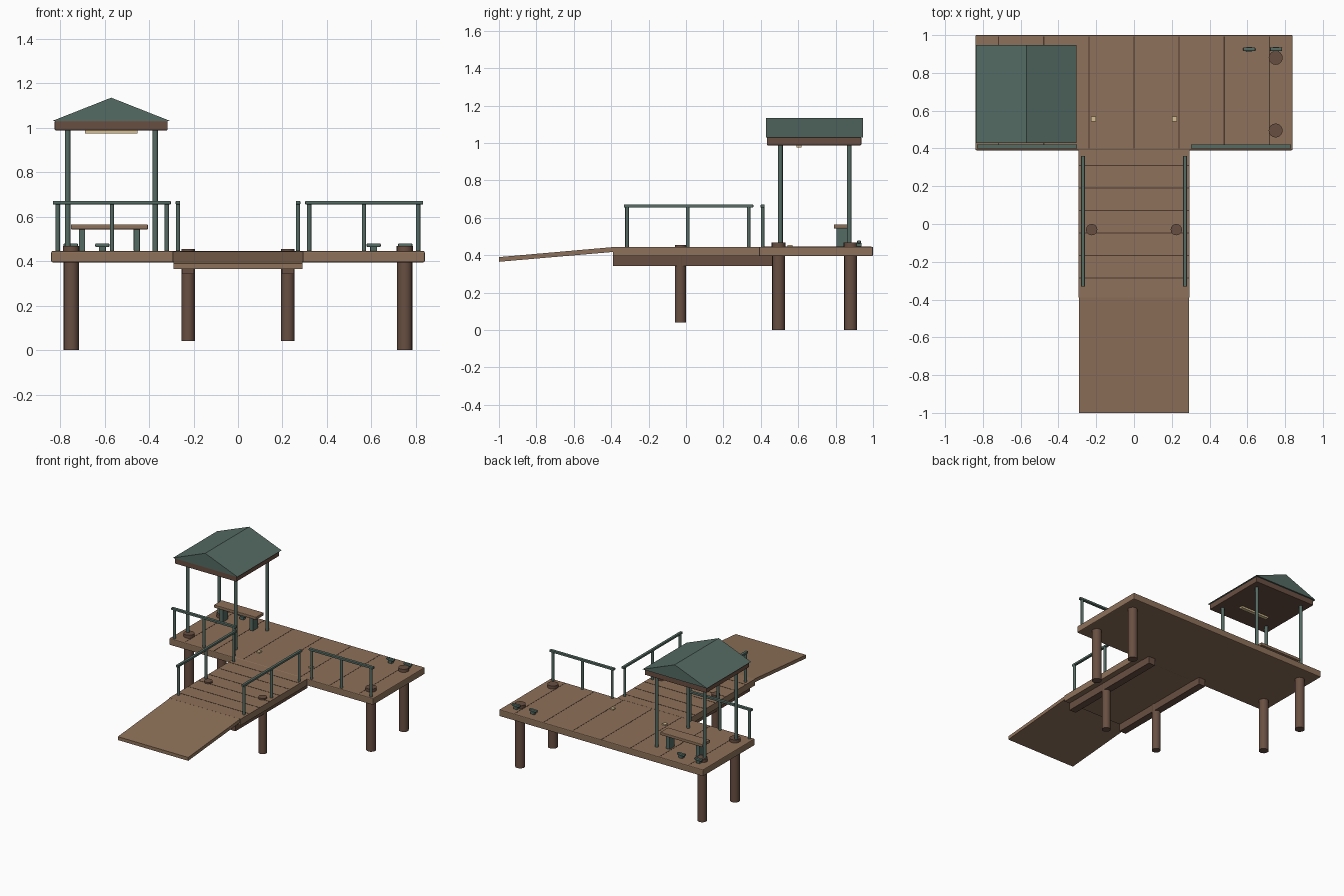
import bpy
import bmesh
import math
from mathutils import Vector

old = bpy.data.objects.get("Cube")
if old:
    bpy.data.objects.remove(old, do_unlink=True)


def material(name, r, g, b):
    m = bpy.data.materials.new(name)
    m.use_nodes = True
    m.diffuse_color = (r, g, b, 1)
    bsdf = next(n for n in m.node_tree.nodes if n.type == 'BSDF_PRINCIPLED')
    bsdf.inputs["Base Color"].default_value = (r, g, b, 1)
    return m


DECK = material("deck wood", 0.27, 0.165, 0.10)
PILE = material("dark timber", 0.14, 0.078, 0.054)
METAL = material("green metal", 0.09, 0.145, 0.125)
GAP = material("plank gap", 0.07, 0.04, 0.028)
LAMP = material("warm light", 0.68, 0.53, 0.29)


def finish(name, bm, mat, bevel=0):
    bmesh.ops.recalc_face_normals(bm, faces=bm.faces)
    me = bpy.data.meshes.new(name)
    bm.to_mesh(me)
    bm.free()
    me.materials.append(mat)
    ob = bpy.data.objects.new(name, me)
    bpy.context.scene.collection.objects.link(ob)
    if bevel:
        mod = ob.modifiers.new("edge", 'BEVEL')
        mod.width = bevel
        mod.segments = 2
    return ob


def box(name, x, y, z, mat, bevel=0):
    """Box from (low, high) ranges on each axis."""
    bm = bmesh.new()
    bmesh.ops.create_cube(bm, size=1)
    for v in bm.verts:
        v.co = Vector([(r[0] + r[1]) / 2 + c * (r[1] - r[0])
                       for c, r in zip(v.co, (x, y, z))])
    return finish(name, bm, mat, bevel)


def span(centre, width):
    return centre - width / 2, centre + width / 2


def cylinder(name, x, y, z, radius, mat, sides=16):
    bm = bmesh.new()
    bmesh.ops.create_cone(bm, cap_ends=True, segments=sides, radius1=radius,
                          radius2=radius, depth=z[1] - z[0])
    bmesh.ops.translate(bm, verts=bm.verts, vec=(x, y, sum(z) / 2))
    ob = finish(name, bm, mat)
    bpy.ops.object.select_all(action='DESELECT')
    bpy.context.view_layer.objects.active = ob
    ob.select_set(True)
    bpy.ops.object.shade_smooth_by_angle(angle=math.radians(50))
    return ob


def prism(name, profile, axis, low, high, mat):
    """Extrude a profile along x (profile is y, z) or y (profile is x, z)."""
    bm = bmesh.new()

    def place(p, t):
        return (t, p[0], p[1]) if axis == 'x' else (p[0], t, p[1])
    face = bm.faces.new([bm.verts.new(place(p, low)) for p in profile])
    out = bmesh.ops.extrude_face_region(bm, geom=[face])
    for g in out["geom"]:
        if isinstance(g, bmesh.types.BMVert):
            g.co["xyz".index(axis)] = high
    return finish(name, bm, mat)


# Decks and sloping ramp
TOP = 0.445
box("main_deck", (-0.84, 0.84), (0.39, 1.0), (0.395, TOP), DECK, 0.006)
box("walkway_deck", (-0.295, 0.295), (-0.39, 0.392), (0.397, TOP - 0.001), DECK)
prism("ramp", [(-1, 0.365), (-1, 0.39), (-0.385, TOP - 0.001), (-0.385, 0.418)],
      'x', -0.29, 0.29, DECK)

# Plank gaps as thin plates
for i in range(-3, 4):
    box("main_plank_gap", span(i * 0.239, 0.006), (0.40, 0.992),
        (TOP - 0.002, TOP + 0.0008), GAP)
for i in range(6):
    box("walkway_plank_gap", (-0.29, 0.29), span(0.31 - i * 0.119, 0.006),
        (TOP - 0.003, TOP), GAP)

for s, side in ((-1, "right"), (1, "left")):
    # Piles, caps and beams
    for y in (0.495, 0.88):
        cylinder(side + "_main_pile", s * 0.75, y, (0, 0.45), 0.034, PILE)
        cylinder(side + "_pile_cap", s * 0.75, y, (TOP, 0.468), 0.037, PILE)
    cylinder(side + "_walkway_pile", s * 0.224, -0.03, (0.04, 0.455), 0.03, PILE)
    box(side + "_beam", span(s * 0.225, 0.055), (-0.39, 0.46), (0.342, 0.398), PILE)

    # Front railing of the main deck
    for x in (0.32, 0.567, 0.81):
        cylinder(side + "_front_rail_post", s * x, 0.41, (TOP, 0.66), 0.01, METAL, 10)
    box(side + "_front_rail", span(s * 0.567, 0.53), span(0.41, 0.022),
        (0.655, 0.671), METAL, 0.003)

    # Railing along the walkway
    for y in (-0.315, 0.01, 0.335):
        cylinder(side + "_walkway_rail_post", s * 0.27, y, (TOP, 0.66), 0.01, METAL, 10)
    box(side + "_walkway_rail", span(s * 0.27, 0.02), (-0.332, 0.36),
        (0.655, 0.671), METAL, 0.003)

    # Mooring cleats and small deck lights
    for x in (0.61, 0.752):
        box(side + "_cleat_base", span(s * x, 0.032), span(0.925, 0.026),
            (TOP, 0.466), METAL, 0.003)
        box(side + "_cleat_bar", span(s * x, 0.064), span(0.925, 0.02),
            (0.463, 0.48), METAL, 0.005)
    box(side + "_deck_light", span(s * 0.215, 0.027), span(0.555, 0.027),
        (TOP, 0.454), LAMP)

# Shelter
CX = -0.57
for x in (-0.766, -0.372):
    for y in (0.505, 0.873):
        cylinder("shelter_post", x, y, (TOP, 0.99), 0.0125, METAL, 10)
box("roof_frame", span(CX, 0.508), (0.433, 0.937), (0.988, 1.032), PILE, 0.004)
prism("gable_roof", [(CX - 0.266, 1.03), (CX + 0.266, 1.03), (CX, 1.135)],
      'y', 0.428, 0.947, METAL)
box("ceiling_light", span(CX, 0.235), span(0.605, 0.026), (0.975, 0.99), LAMP)

# Bench under the shelter
box("bench_seat", (-0.752, -0.405), (0.79, 0.882), (0.543, 0.565), DECK, 0.004)
for x in (-0.702, -0.455):
    box("bench_leg", span(x, 0.028), (0.805, 0.865), (TOP, 0.545), METAL, 0.003)
